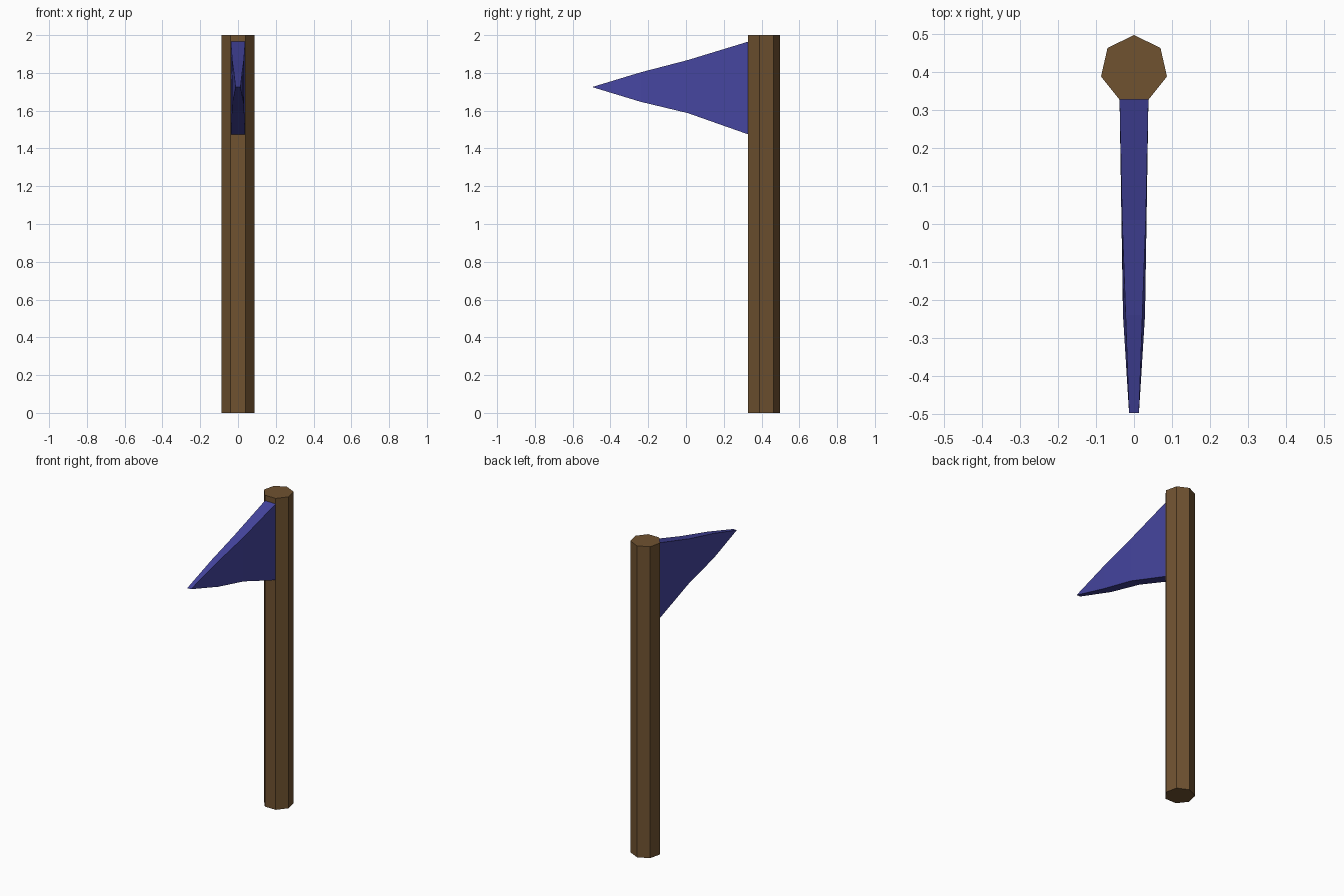
import bpy
from math import sin, cos, pi

if "Cube" in bpy.data.objects:
    bpy.data.objects.remove(bpy.data.objects["Cube"])


def build(name, verts, faces, colour):
    mesh = bpy.data.meshes.new(name)
    mesh.from_pydata(verts, [], faces)
    obj = bpy.data.objects.new(name, mesh)
    bpy.context.collection.objects.link(obj)
    mat = bpy.data.materials.new(name + "_colour")
    mat.diffuse_color = colour
    mat.use_nodes = True
    mat.node_tree.nodes["Principled BSDF"].inputs["Base Color"].default_value = mat.diffuse_color
    mesh.materials.append(mat)
    return obj


# Seven-sided pole, one flat side facing the flag
N, R, CY = 7, 0.089, 0.408
ring = [(-R * sin(2 * pi * i / N), CY + R * cos(2 * pi * i / N)) for i in range(N)]
verts = [(x, y, z) for z in (0, 2) for x, y in ring]
faces = [(i, (i + 1) % N, N + (i + 1) % N, N + i) for i in range(N)]
faces += [tuple(reversed(range(N))), tuple(range(N, 2 * N))]
build("pole", verts, faces, (0.16, 0.085, 0.03, 1))

# Tapering pennant: y, bottom z, top z, bottom half width, top half width
sections = [
    (0.328, 1.475, 1.965, 0.038, 0.038),
    (0.01, 1.587, 1.868, 0.033, 0.031),
    (-0.24, 1.647, 1.803, 0.029, 0.022),
]
verts = []
for y, zb, zt, wb, wt in sections:
    verts += [(-wb, y, zb), (wb, y, zb), (wt, y, zt), (-wt, y, zt)]
verts += [(-0.013, -0.497, 1.725), (0.013, -0.497, 1.725)]
faces = [(3, 2, 1, 0)]
for s in (0, 4):
    for k in range(4):
        n = (k + 1) % 4
        faces.append((s + k, s + n, s + n + 4, s + k + 4))
# Pointed end closing to a short edge
faces += [(8, 9, 13, 12), (9, 10, 13), (10, 11, 12, 13), (11, 8, 12)]
flag = build("flag", verts, faces, (0.06, 0.06, 0.35, 1))

# Make the normals face outward
import bmesh
bm = bmesh.new()
bm.from_mesh(flag.data)
bmesh.ops.recalc_face_normals(bm, faces=bm.faces)
bm.to_mesh(flag.data)
bm.free()
